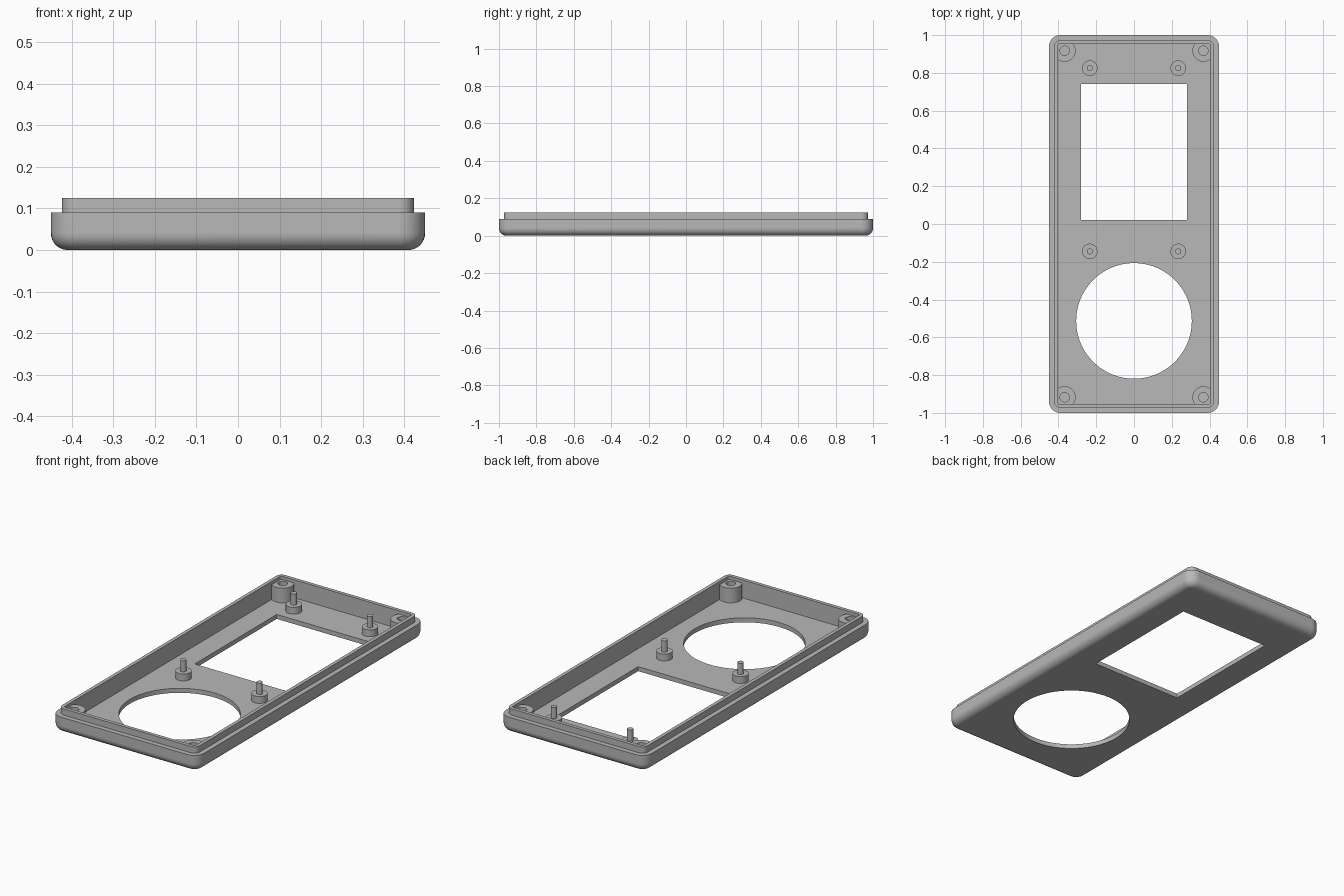
import bpy, bmesh, math

cube = bpy.data.objects.get("Cube")
if cube:
    bpy.data.objects.remove(cube, do_unlink=True)

HALF_X, HALF_Y = 0.45, 1.0
FLOOR, SHOULDER, TOP = 0.025, 0.09, 0.125
CORNER, FILLET = 0.06, 0.04

plastic = bpy.data.materials.new("grey_plastic")
plastic.use_nodes = True
grey = (0.48, 0.48, 0.48, 1)
plastic.diffuse_color = grey
shader = next(n for n in plastic.node_tree.nodes if n.type == "BSDF_PRINCIPLED")
shader.inputs["Base Color"].default_value = grey


def rounded_rect(inset, z, radius, steps=8):
    """Rounded outline, counter-clockwise, set in from the outer size."""
    cx, cy = HALF_X - inset - radius, HALF_Y - inset - radius
    points = []
    for k, (sx, sy) in enumerate([(1, 1), (-1, 1), (-1, -1), (1, -1)]):
        for i in range(steps + 1):
            a = math.pi / 2 * (k + i / steps)
            points.append((sx * cx + radius * math.cos(a),
                           sy * cy + radius * math.sin(a), z))
    return points


def circle(x, y, z, radius, sides=32, limit=(9, 9)):
    """Circle whose points are held inside the given half sizes."""
    points = []
    for i in range(sides):
        a = math.tau * i / sides
        px, py = x + radius * math.cos(a), y + radius * math.sin(a)
        points.append((max(-limit[0], min(limit[0], px)),
                       max(-limit[1], min(limit[1], py)), z))
    return points


def loft(name, loops):
    """Closed solid through a list of equal-length loops."""
    bm = bmesh.new()
    rings = [[bm.verts.new(p) for p in loop] for loop in loops]
    for a, b in zip(rings, rings[1:]):
        n = len(a)
        for i in range(n):
            j = (i + 1) % n
            bm.faces.new((a[i], a[j], b[j], b[i]))
    bm.faces.new(rings[0][::-1])
    bm.faces.new(rings[-1])
    bmesh.ops.recalc_face_normals(bm, faces=bm.faces[:])
    mesh = bpy.data.meshes.new(name)
    bm.to_mesh(mesh)
    bm.free()
    mesh.materials.append(plastic)
    obj = bpy.data.objects.new(name, mesh)
    bpy.context.collection.objects.link(obj)
    return obj


def activate(obj):
    bpy.ops.object.select_all(action="DESELECT")
    obj.select_set(True)
    bpy.context.view_layer.objects.active = obj


def smooth(obj):
    """Smooth the curved faces, keep the large planes flat."""
    activate(obj)
    bpy.ops.object.shade_smooth_by_angle(angle=math.radians(30))
    for p in obj.data.polygons:
        if abs(p.normal.z) > 0.999 or p.area > 0.02:
            p.use_smooth = False


def cut(obj, cutter):
    cutter.hide_render = True
    activate(obj)
    mod = obj.modifiers.new("opening", "BOOLEAN")
    mod.operation, mod.solver, mod.object = "DIFFERENCE", "EXACT", cutter
    bpy.ops.object.modifier_apply(modifier=mod.name)
    bpy.data.objects.remove(cutter, do_unlink=True)


# Tray: filleted underside, outer wall, stepped lip, inner wall and floor
loops = []
for i in range(9):
    a = math.pi / 2 * i / 8
    inset = FILLET * (1 - math.sin(a))
    loops.append(rounded_rect(inset, FILLET * (1 - math.cos(a)), CORNER - inset))
loops += [rounded_rect(0, SHOULDER, CORNER),
          rounded_rect(0.027, SHOULDER, 0.033),
          rounded_rect(0.027, TOP, 0.033),
          rounded_rect(0.047, TOP, 0.006),
          rounded_rect(0.047, FLOOR, 0.006)]
case = loft("case_shell", loops)

# Screen window and round control opening
window = [(0.28, 0.74), (-0.28, 0.74), (-0.28, 0.02), (0.28, 0.02)]
cut(case, loft("window_cutter", [[(x, y, z) for x, y in window] for z in (-0.1, 0.08)]))
cut(case, loft("dial_cutter", [circle(0, -0.513, z, 0.306, 96) for z in (-0.1, 0.08)]))
smooth(case)

for side, sx in (("right", -1), ("left", 1)):
    # Corner screw posts with blind holes, merged into the walls
    for end, sy in (("front", -1), ("back", 1)):
        x, y, top = sx * 0.367, sy * 0.917, 0.107
        lim = (0.41, 0.96)
        smooth(loft(f"screw_post_{end}_{side}", [
            circle(x, y, FLOOR - 0.005, 0.058, limit=lim),
            circle(x, y, top, 0.058, limit=lim),
            circle(x, y, top, 0.025),
            circle(x, y, FLOOR + 0.002, 0.025)]))
    # Stepped standoffs with locating pins
    for end, y in (("front", -0.145), ("back", 0.825)):
        x = sx * 0.234
        smooth(loft(f"standoff_{end}_{side}", [
            circle(x, y, FLOOR - 0.005, 0.041),
            circle(x, y, 0.063, 0.041),
            circle(x, y, 0.063, 0.016),
            circle(x, y, TOP, 0.016)]))
